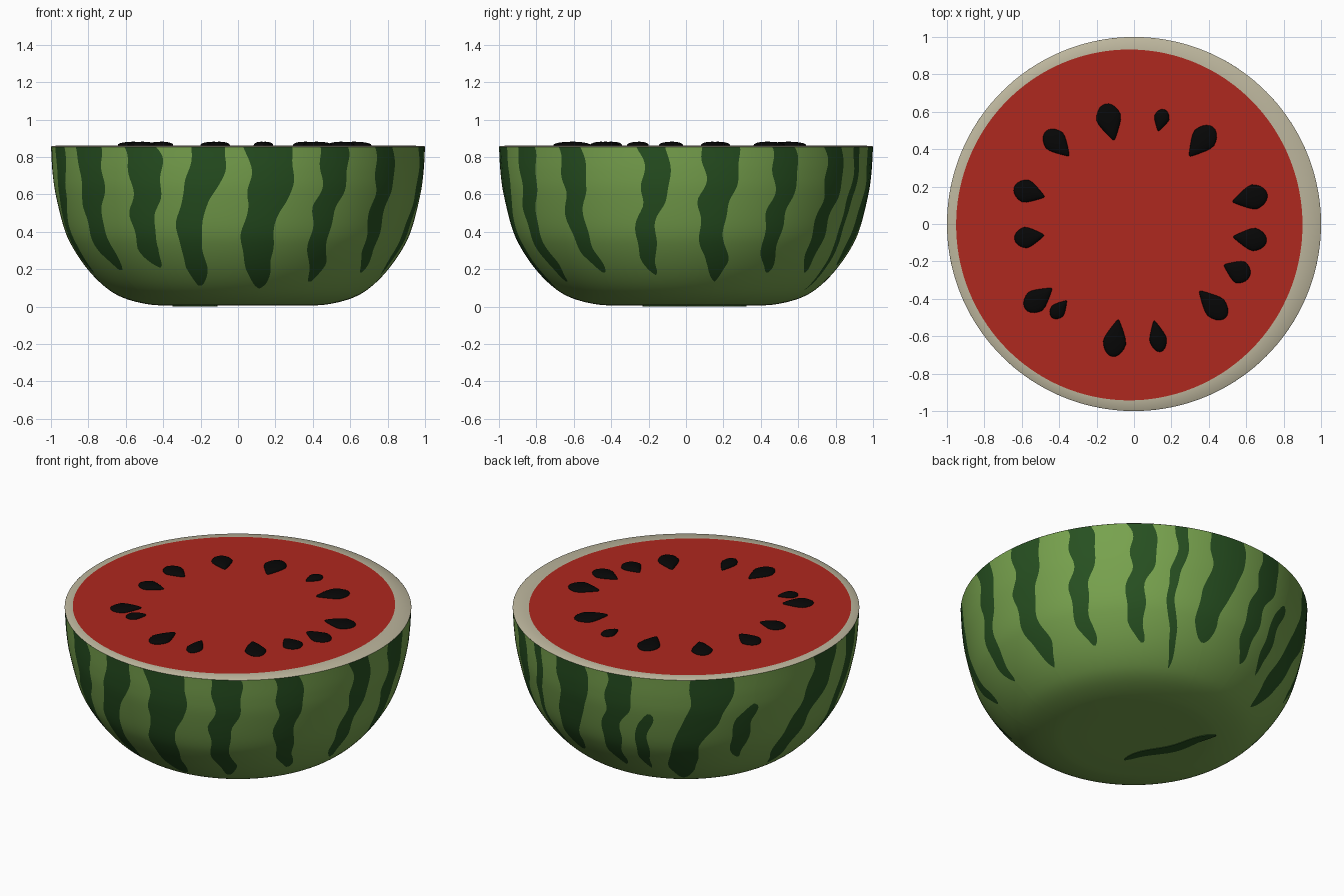
import bpy, bmesh, math
from mathutils import Matrix, Vector

if "Cube" in bpy.data.objects:
    bpy.data.objects.remove(bpy.data.objects["Cube"])

TOP = 0.855


def material(name, rgb):
    m = bpy.data.materials.new(name)
    m.diffuse_color = (*rgb, 1)
    m.use_nodes = True
    m.node_tree.nodes["Principled BSDF"].inputs["Base Color"].default_value = m.diffuse_color
    return m


LIGHT = material("light green rind", (0.185, 0.36, 0.075))
DARK = material("dark green stripe", (0.020, 0.080, 0.015))
CREAM = material("pale rim", (0.51, 0.47, 0.34))
RED = material("red flesh", (0.43, 0.021, 0.013))
BLACK = material("black seed", (0.002, 0.002, 0.002))


def finish(name, bm, mats, angle=None):
    bmesh.ops.recalc_face_normals(bm, faces=bm.faces)
    me = bpy.data.meshes.new(name)
    bm.to_mesh(me)
    bm.free()
    for m in mats:
        me.materials.append(m)
    ob = bpy.data.objects.new(name, me)
    bpy.context.collection.objects.link(ob)
    if angle:
        bpy.ops.object.select_all(action='DESELECT')
        ob.select_set(True)
        bpy.context.view_layer.objects.active = ob
        bpy.ops.object.shade_smooth_by_angle(angle=math.radians(angle))
    return ob


# Bowl profile (radius, height) and a smooth curve through it
PROFILE = [(1, TOP), (.992, .72), (.975, .6), (.93, .42), (.88, .31), (.80, .195),
           (.71, .105), (.62, .05), (.5, .016), (.38, .006), (.1, .005)]


def smooth_curve(points, steps):
    pts = [Vector(p) for p in points]
    pts = [2 * pts[0] - pts[1]] + pts + [2 * pts[-1] - pts[-2]]
    out = []
    for a, b, c, d in zip(pts, pts[1:], pts[2:], pts[3:]):
        for s in range(steps):
            t = s / steps
            out.append(0.5 * (2 * b + (c - a) * t + (2 * a - 5 * b + 4 * c - d) * t * t
                              + (3 * b - a - 3 * c + d) * t ** 3))
    return out + [pts[-2]]


# Stripes: angle at the rim, width, drift towards the base (degrees), lower end, upper end
STRIPES = [
    (-144.5, 12, 2, .19, 1), (-121.5, 11.5, 0, .21, 1), (-100, 11, -8, .11, 1),
    (-80.5, 14, -2, .10, 1), (-60, 9.5, 0, .13, 1), (-39.5, 9, 4, .18, 1),
    (-10, 8.5, -3, .17, 1), (9.5, 11, 1, .14, 1), (31, 8.5, 1, .18, 1),
    (52, 8.5, 0, .18, 1), (65, 4, 0, .09, 1), (83, 13, -4, .22, 1),
    (101, 9, -3, .20, 1), (112.5, 6, -3, .20, .62), (134, 14, -12, .10, 1),
    (148, 8, -3, .28, .66), (179, 12, -16, .14, 1), (197, 9, -6, .18, 1),
]
IN_STRIPE, IN_GAP = 3, 6


def stripe_edges(i, z):
    """Left and right angle of a wobbling, tapering stripe at height z."""
    a, w, drift, lo, hi = STRIPES[i]
    f = min(1, max(0, (z - lo) / 0.10)) ** 0.5
    if hi < 1:
        f *= min(1, max(0, (hi - z) / 0.08)) ** 0.5
    f *= 0.88 + 0.14 * math.tanh((z - 0.58) * 9)
    c = a + drift * min(1, (TOP - z) / (TOP - lo))
    c += 1.5 * math.tanh(2 * math.sin((z - 0.56) * 10 + 0.4 * math.sin(i * 2.4)))
    c += 0.4 * math.sin(z * 31 + i * 1.7)
    half = max(0.15, w / 2 * f * (1 + 0.08 * math.sin(z * 24 + i * 1.9)))
    return c - half, c + half


# Rind: rounded bowl whose mesh columns follow the stripe edges
bm = bmesh.new()
rows, heights, n = [], [], len(STRIPES)
for r, z in smooth_curve(PROFILE, 8):
    edges = [stripe_edges(i, z) for i in range(n)]
    angles = []
    for i, (a, b) in enumerate(edges):
        c = edges[i + 1][0] if i + 1 < n else edges[0][0] + 360
        angles += [a + (b - a) * s / IN_STRIPE for s in range(IN_STRIPE)]
        angles += [b + (c - b) * s / IN_GAP for s in range(IN_GAP)]
    rows.append([bm.verts.new((r * math.cos(math.radians(t)),
                               r * math.sin(math.radians(t)), z)) for t in angles])
    heights.append(z)
count = len(rows[0])
for k in range(len(rows) - 1):
    zm = (heights[k] + heights[k + 1]) / 2
    for j in range(count):
        j2 = (j + 1) % count
        f = bm.faces.new((rows[k][j], rows[k][j2], rows[k + 1][j2], rows[k + 1][j]))
        i, s = divmod(j, IN_STRIPE + IN_GAP)
        if s < IN_STRIPE and STRIPES[i][3] < zm < STRIPES[i][4]:
            f.material_index = 1
bm.faces.new(rows[-1])
finish("rind", bm, [LIGHT, DARK], 40)

# Stray stripe across the underside, as a thin plate
bm = bmesh.new()
p, q = Vector((-.12, -.23, 0.002)), Vector((-.35, .32, 0.002))
side = Vector((q.y - p.y, p.x - q.x, 0)).normalized()
left, right = [], []
for k in range(15):
    t = k / 14
    c = p.lerp(q, t) + side * 0.015 * math.sin(t * 9)
    w = 0.006 + 0.03 * math.sin(math.pi * t) ** 0.5 if 0 < k < 14 else 0.006
    left.append(bm.verts.new(c + side * w))
    right.append(bm.verts.new(c - side * w))
faces = [bm.faces.new((left[k], left[k + 1], right[k + 1], right[k])) for k in range(14)]
ext = bmesh.ops.extrude_face_region(bm, geom=faces)
bmesh.ops.translate(bm, vec=(0, 0, 0.007),
                    verts=[v for v in ext["geom"] if isinstance(v, bmesh.types.BMVert)])
finish("underside_stripe", bm, [DARK])


def loop(bm, rx, ry, z, cx=0, cy=0, seg=144):
    return [bm.verts.new((cx + rx * math.cos(math.tau * k / seg),
                          cy + ry * math.sin(math.tau * k / seg), z)) for k in range(seg)]


FLESH_EDGE = (0.926, 0.938, 0.862, -.025, -.005)

# Pale rim, a little thicker on the right
bm = bmesh.new()
loops = [loop(bm, 1, 1, TOP), loop(bm, .995, .995, 0.859), loop(bm, *FLESH_EDGE)]
for a, b in zip(loops, loops[1:]):
    for k in range(144):
        k2 = (k + 1) % 144
        bm.faces.new((a[k], a[k2], b[k2], b[k]))
finish("rim", bm, [CREAM], 50)

# Red flesh disc
bm = bmesh.new()
bm.faces.new(loop(bm, *FLESH_EDGE))
finish("flesh", bm, [RED])

# Seeds: x, y, length, width; every point faces the middle
SEEDS = [
    (-.41, .43, .18, .12), (-.13, .545, .20, .13), (.145, .555, .12, .08),
    (.36, .44, .20, .13), (.62, .14, .19, .13), (.62, -.08, .18, .12),
    (.55, -.25, .15, .12), (.42, -.43, .20, .12), (.125, -.60, .17, .09),
    (-.10, -.61, .20, .12), (-.51, -.40, .18, .12), (-.40, -.455, .12, .08),
    (-.56, -.07, .16, .11), (-.56, .17, .17, .12),
]
for i, (x, y, length, width) in enumerate(SEEDS):
    bm = bmesh.new()
    bmesh.ops.create_uvsphere(bm, u_segments=24, v_segments=12, radius=1)
    for v in bm.verts:
        taper = 1 - 0.7 * max(0, v.co.x + 0.2) / 1.2
        v.co = (v.co.x * length / 2, v.co.y * taper * width / 2 * 1.06, v.co.z * 0.018)
    turn = math.atan2(-y, -x)
    bm.transform(Matrix.Translation((x, y, 0.864)) @ Matrix.Rotation(turn, 4, 'Z'))
    finish(f"seed_{i + 1}", bm, [BLACK], 60)
